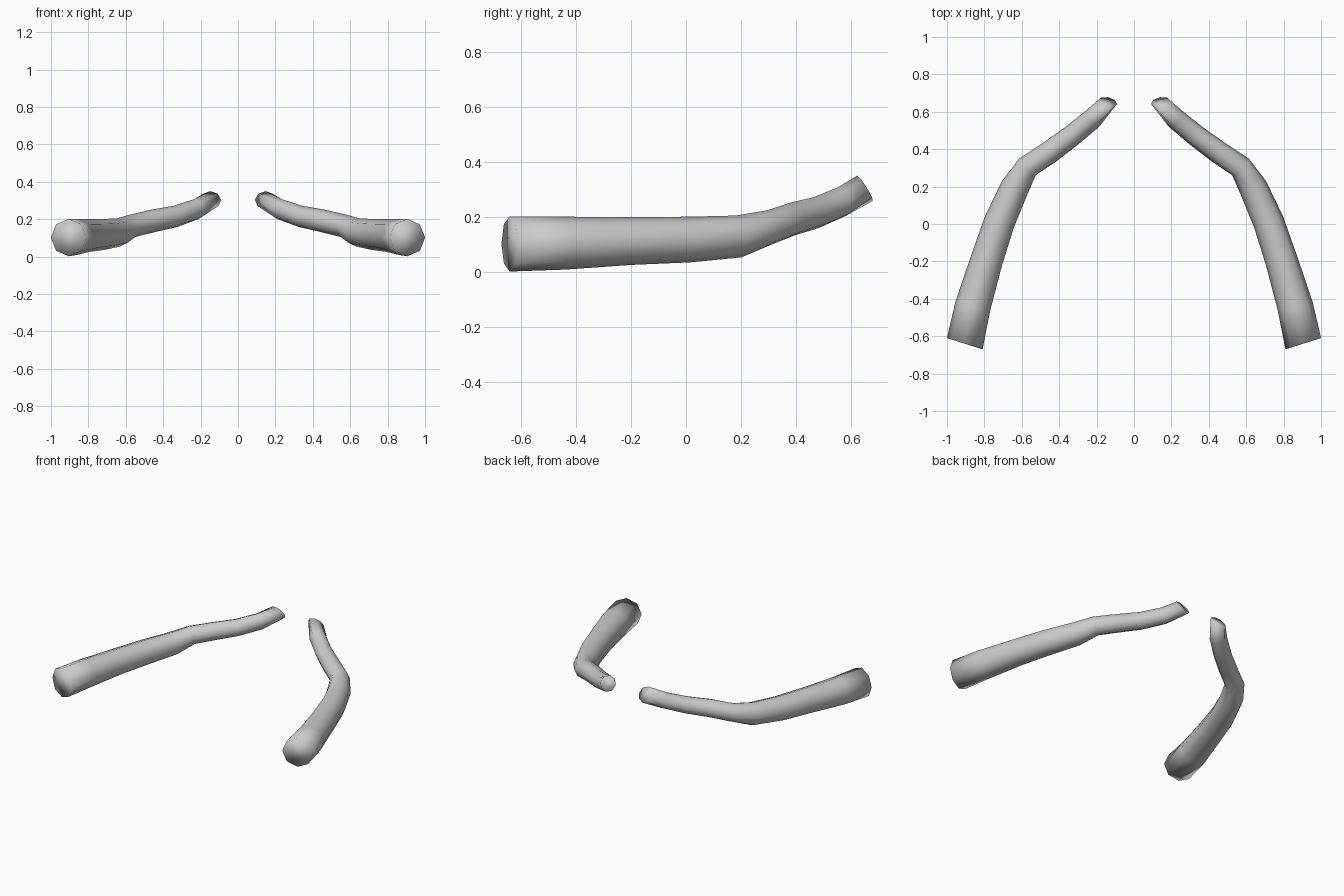
import bpy, bmesh, math
from mathutils import Vector

if "Cube" in bpy.data.objects:
    bpy.data.objects.remove(bpy.data.objects["Cube"])

# Centre x, y, z and radius of each ring, from thick end to thin tip
RINGS = [
    (0.905, -0.640, 0.102, 0.100),
    (0.862, -0.440, 0.105, 0.096),
    (0.790, -0.200, 0.113, 0.087),
    (0.720, 0.010, 0.118, 0.083),
    (0.640, 0.190, 0.129, 0.077),
    (0.570, 0.305, 0.163, 0.063),
    (0.450, 0.385, 0.192, 0.061),
    (0.335, 0.470, 0.215, 0.058),
    (0.225, 0.560, 0.253, 0.056),
    (0.144, 0.650, 0.304, 0.054),
]
START_DIR = Vector((-0.30, 0.95, 0.0))
END_DIR = Vector((-0.15, 1.0, 0.62))
SIDES = 8


def bent_tube(name, side):
    centres = [Vector(r[:3]) for r in RINGS]
    bm = bmesh.new()
    loops = []
    for i, c in enumerate(centres):
        if i == 0:
            t = START_DIR.normalized()
        elif i == len(centres) - 1:
            t = END_DIR.normalized()
        else:
            t = ((c - centres[i - 1]).normalized()
                 + (centres[i + 1] - c).normalized()).normalized()
        across = t.cross(Vector((0, 0, 1))).normalized()
        up = across.cross(t)
        loop = []
        for k in range(SIDES):
            a = 2 * math.pi * k / SIDES
            p = c + RINGS[i][3] * (math.cos(a) * across + math.sin(a) * up)
            loop.append(bm.verts.new((side * p.x, p.y, p.z)))
        loops.append(loop)
    # Tube walls
    for a, b in zip(loops, loops[1:]):
        for k in range(SIDES):
            n = (k + 1) % SIDES
            bm.faces.new((a[k], a[n], b[n], b[k]))
    # End caps
    bm.faces.new(loops[0])
    bm.faces.new(loops[-1])
    bmesh.ops.recalc_face_normals(bm, faces=bm.faces)
    for f in bm.faces:
        f.smooth = True
    mesh = bpy.data.meshes.new(name)
    bm.to_mesh(mesh)
    bm.free()
    obj = bpy.data.objects.new(name, mesh)
    bpy.context.collection.objects.link(obj)


# Mirrored pair of tapered tubes
bent_tube("right_tube", 1)
bent_tube("left_tube", -1)
